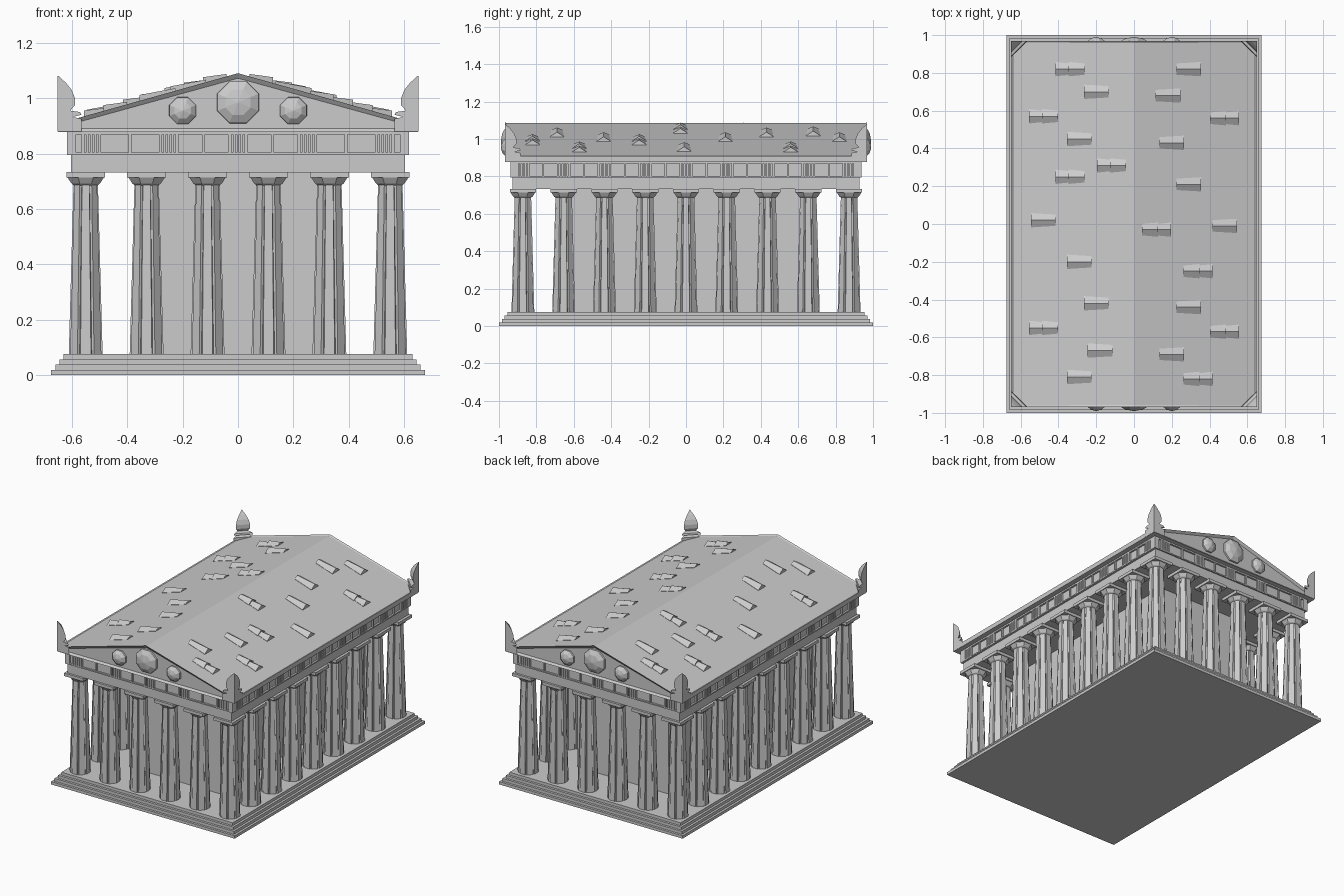
import bpy, bmesh, math
from mathutils import Vector

if "Cube" in bpy.data.objects:
    bpy.data.objects.remove(bpy.data.objects["Cube"], do_unlink=True)

stone = bpy.data.materials.new("grey stone")
stone.use_nodes = True
STONE = (0.6, 0.6, 0.6, 1)
stone.diffuse_color = STONE
stone.node_tree.nodes["Principled BSDF"].inputs["Base Color"].default_value = STONE


def finish(name, bm):
    bmesh.ops.recalc_face_normals(bm, faces=bm.faces)
    mesh = bpy.data.meshes.new(name)
    bm.to_mesh(mesh)
    bm.free()
    mesh.materials.append(stone)
    obj = bpy.data.objects.new(name, mesh)
    bpy.context.collection.objects.link(obj)
    return obj


def add_box(bm, x0, x1, y0, y1, z0, z1):
    verts = bmesh.ops.create_cube(bm, size=1)["verts"]
    for v in verts:
        v.co = Vector((x1 if v.co.x > 0 else x0, y1 if v.co.y > 0 else y0, z1 if v.co.z > 0 else z0))


def block(name, hx, hy, z0, z1):
    bm = bmesh.new()
    add_box(bm, -hx, hx, -hy, hy, z0, z1)
    return finish(name, bm)


def loft(bm, rings):
    """Skin a stack of equally long point rings and cap both ends."""
    loops = [[bm.verts.new(p) for p in ring] for ring in rings]
    n = len(loops[0])
    for a, b in zip(loops, loops[1:]):
        for i in range(n):
            j = (i + 1) % n
            bm.faces.new((a[i], a[j], b[j], b[i]))
    bm.faces.new(loops[0][::-1])
    bm.faces.new(loops[-1])


# Stepped base
for i in range(4):
    inset = 0.015 * i
    block(f"base_step_{i + 1}", 0.675 - inset, 1 - inset, 0.019 * i, 0.019 * (i + 1))

# Inner chamber
block("inner_chamber", 0.335, 0.66, 0.07, 0.735)


# Columns: eight flat sides split by narrow grooves
def shaft_ring(r, z, groove):
    pts = []
    for i in range(8):
        for offset, radius in ((-17, r), (17, r), (22.5, r * groove)):
            a = math.radians(45 * i + offset)
            pts.append((radius * math.cos(a), radius * math.sin(a), z))
    return pts


def octagon(r, z):
    return [(r * math.cos(math.radians(45 * i + 22.5)), r * math.sin(math.radians(45 * i + 22.5)), z)
            for i in range(8)]


bm = bmesh.new()
loft(bm, [shaft_ring(0.064, 0.072, 0.9), shaft_ring(0.046, 0.695, 0.8)])
loft(bm, [octagon(0.046, 0.685), octagon(0.056, 0.692), octagon(0.072, 0.715)])
add_box(bm, -0.07, 0.07, -0.07, 0.07, 0.713, 0.733)
first = finish("column", bm)
spots = [(0.11 * i, s * 0.872) for i in (-5, -3, -1, 1, 3, 5) for s in (-1, 1)]
spots += [(s * 0.55, 0.218 * j) for j in range(-3, 4) for s in (-1, 1)]
first.location = (*spots[0], 0)
for x, y in spots[1:]:
    col = first.copy()
    col.location = (x, y, 0)
    bpy.context.collection.objects.link(col)

# Beam and frieze
block("architrave", 0.603, 0.928, 0.732, 0.797)
block("frieze_core", 0.605, 0.925, 0.797, 0.88)
block("frieze_lower_band", 0.617, 0.937, 0.795, 0.803)
block("frieze_upper_band", 0.617, 0.937, 0.868, 0.882)


def frieze_side(name, centres, half, depth, swap):
    """Triglyph bars and raised panels on two opposite sides."""
    bm = bmesh.new()

    def plate(a, b, out):
        for s in (-1, 1):
            lo, hi = sorted((s * (depth - 0.02), s * (depth + out)))
            dims = (lo, hi, a, b) if swap else (a, b, lo, hi)
            add_box(bm, *dims, 0.8, 0.872)
    for c in centres:
        for k in (-1, 0, 1):
            plate(c + k * 0.014 - 0.0045, c + k * 0.014 + 0.0045, 0.012)
        for s in (-1, 1):
            plate(c + s * 0.03 - 0.006, c + s * 0.03 + 0.006, 0.012)
    for s in (-1, 1):
        a, b = sorted((s * half, s * (half - 0.012)))
        plate(a, b, 0.012)
    mids = [(a + b) / 2 for a, b in zip(centres, centres[1:])]
    for m in mids:
        plate(m - 0.005, m + 0.005, 0.01)
    finish(name, bm)


frieze_side("front_back_frieze", [-0.53, -0.25, 0, 0.25, 0.53], 0.617, 0.925, False)
frieze_side("side_frieze", [0.218 * j for j in range(-4, 5)], 0.937, 0.605, True)

# Roof with recessed gables and a thin rim around the slopes
bm = bmesh.new()
gable = [(-0.65, 0.878), (0.65, 0.878), (0.65, 0.908), (0, 1.09), (-0.65, 0.908)]
loft(bm, [[(x, y, z) for x, z in gable] for y in (-0.968, 0.968)])
bmesh.ops.recalc_face_normals(bm, faces=bm.faces)
bm.normal_update()
for end in [f for f in bm.faces if abs(f.normal.y) > 0.9]:
    bmesh.ops.inset_region(bm, faces=[end], thickness=0.018, depth=-0.012)
slopes = [f for f in bm.faces if 0.5 < f.normal.z and abs(f.normal.x) > 0.1 and f.calc_area() > 0.5]
bmesh.ops.inset_region(bm, faces=slopes, thickness=0.01, depth=-0.005)
finish("roof", bm)

# Faceted gable bosses
for s, end in ((-1, "front"), (1, "back")):
    for x, z, r in ((-0.2, 0.955, 0.053), (0, 0.985, 0.083), (0.2, 0.955, 0.053)):
        bm = bmesh.new()
        rings = []
        for scale, out in ((1, 0.95), (0.97, 0.966), (0.6, 0.982), (0.05, 0.99)):
            rings.append([(x + scale * px * r, s * out, z + scale * py * r) for px, py, _ in octagon(1, 0)])
        loft(bm, rings)
        finish(f"{end}_boss", bm)

# Corner ornaments: palmettes wrapped around each roof corner
leaf = [(0.88, 0.085), (0.925, 0.085), (0.932, 0.055), (0.94, 0.085), (0.95, 0.08), (0.955, 0.045),
        (0.975, 0.062), (1.0, 0.062), (1.03, 0.05), (1.055, 0.03), (1.08, 0.003)]
for sx in (-1, 1):
    for sy in (-1, 1):
        bm = bmesh.new()
        loft(bm, [[(sx * 0.651, sy * 0.969, z), (sx * (0.651 - w), sy * 0.969, z),
                   (sx * 0.651, sy * (0.969 - w), z)] for z, w in leaf])
        finish(f"{'left' if sx > 0 else 'right'}_{'back' if sy > 0 else 'front'}_corner_ornament", bm)


# Raised ridge tiles scattered on the slopes
def roof_z(x):
    return 1.085 - 0.28 * abs(x)


def tile(bm, side, x, y, length):
    rings = []
    for t, half, rise in ((-0.5, 0.03, 0.014), (0.5, 0.038, 0.026)):
        px = x + t * length
        z = roof_z(px)
        rings.append([(side * px, y - half, z - 0.01), (side * px, y - half, z + 0.002),
                      (side * px, y, z + rise), (side * px, y + half, z + 0.002),
                      (side * px, y + half, z - 0.01)])
    loft(bm, rings)


right_single = [(.2, .7), (.29, .45), (.48, .02), (.29, -.2), (.2, -.42), (.18, -.67), (.29, -.81)]
right_double = [(.34, .82), (.48, .57), (.34, .25), (.12, .31), (.48, -.55)]
left_single = [(.29, .82), (.18, .68), (.2, .43), (.29, .21), (.48, -.01), (.29, -.44), (.2, -.69)]
left_double = [(.48, .56), (.12, -.03), (.34, -.25), (.48, -.57), (.34, -.82)]
for name, side, singles, doubles in (("right_roof_tiles", -1, right_single, right_double),
                                     ("left_roof_tiles", 1, left_single, left_double)):
    bm = bmesh.new()
    for x, y in singles:
        tile(bm, side, x, y, 0.13)
    for x, y in doubles:
        tile(bm, side, x - 0.036, y, 0.085)
        tile(bm, side, x + 0.038, y, 0.075)
    finish(name, bm)
